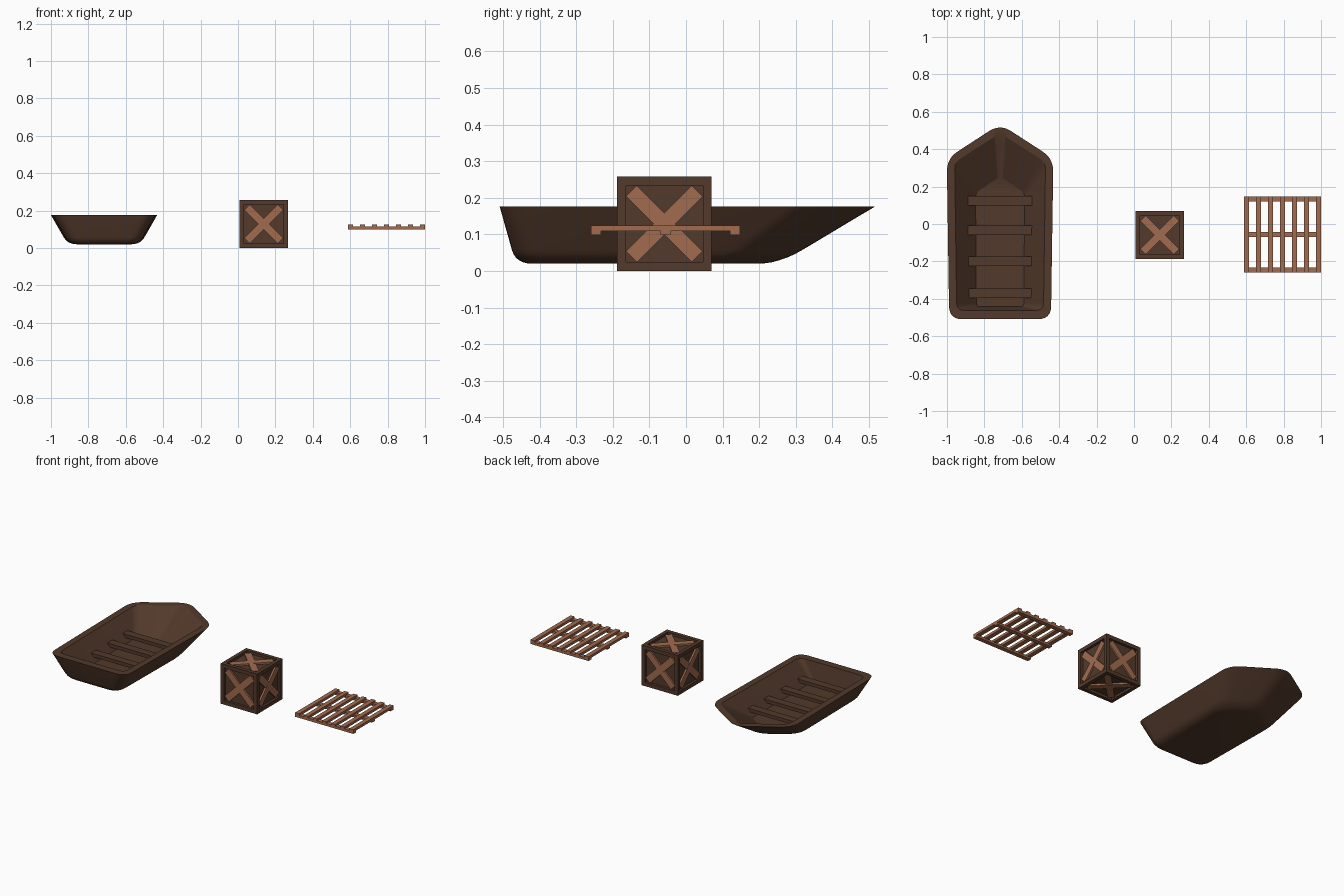
import bpy, bmesh, math
from mathutils import Vector, Matrix

if "Cube" in bpy.data.objects:
    bpy.data.objects.remove(bpy.data.objects["Cube"])


def material(name, rgb):
    m = bpy.data.materials.new(name)
    m.diffuse_color = (*rgb, 1)
    m.use_nodes = True
    m.node_tree.nodes["Principled BSDF"].inputs["Base Color"].default_value = m.diffuse_color
    return m


DARK = material("dark_wood", (0.085, 0.041, 0.024))
LIGHT = material("light_wood", (0.36, 0.148, 0.078))


def add_object(name, bm, mat):
    bmesh.ops.recalc_face_normals(bm, faces=bm.faces)
    me = bpy.data.meshes.new(name)
    bm.to_mesh(me)
    bm.free()
    me.materials.append(mat)
    ob = bpy.data.objects.new(name, me)
    bpy.context.collection.objects.link(ob)
    return ob


def box(name, lo, hi, mat, matrix=Matrix()):
    bm = bmesh.new()
    lo, hi = Vector(lo), Vector(hi)
    bmesh.ops.create_cube(bm, size=1)
    bmesh.ops.scale(bm, vec=hi - lo, verts=bm.verts)
    bmesh.ops.translate(bm, vec=(lo + hi) / 2, verts=bm.verts)
    bmesh.ops.transform(bm, matrix=matrix, verts=bm.verts)
    return add_object(name, bm, mat)


# Boat: lofted five-cornered outlines with rounded corners
BX = -0.716


def outline(w_stern, w_mid, y_stern, y_mid, y_tip, z, r=0.07, seg=6):
    pts = [Vector(p) for p in ((w_stern, y_stern), (w_mid, y_mid), (0, y_tip),
                               (-w_mid, y_mid), (-w_stern, y_stern))]
    loop = []
    for i, p in enumerate(pts):
        a = p + (pts[i - 1] - p).normalized() * r
        b = p + (pts[(i + 1) % 5] - p).normalized() * r
        for k in range(seg + 1):
            t = k / seg
            q = a * (1 - t) ** 2 + p * 2 * t * (1 - t) + b * t * t
            loop.append((q.x + BX, q.y, z))
    return loop


def mix(a, b, t):
    return [u + (v - u) * t for u, v in zip(a, b)]


top = (0.272, 0.285, -0.509, 0.35, 0.535, 0.176)
corner = (0.188, 0.195, -0.465, 0.14, 0.275, 0.02)
flat = (0.14, 0.145, -0.42, 0.11, 0.21, 0.02)
start = mix(top, corner, 0.76)
levels = [mix(mix(start, corner, k / 6), mix(corner, flat, k / 6), k / 6)
          for k in range(6, -1, -1)]
levels += [top]
inner_top = (0.232, 0.243, -0.462, 0.33, 0.485, 0.176)
inner_floor = (0.127, 0.131, -0.442, 0.165, 0.255, 0.055)
loops = [outline(*l, r=0.06 if i < 3 else 0.07) for i, l in enumerate(levels)]
loops += [outline(*inner_top, r=0.04), outline(*inner_floor, r=0.02)]

bm = bmesh.new()
rings = [[bm.verts.new(p) for p in l] for l in loops]
for a, b in zip(rings, rings[1:]):
    n = len(a)
    for i in range(n):
        j = (i + 1) % n
        bm.faces.new((a[i], a[j], b[j], b[i]))
bm.faces.new(rings[0])
bm.faces.new(rings[-1])
hull = add_object("boat_hull", bm, DARK)
bpy.context.view_layer.objects.active = hull
hull.select_set(True)
bpy.ops.object.shade_smooth_by_angle(angle=math.radians(30))

# Boat benches
for i, y in enumerate((0.125, -0.033, -0.2, -0.37)):
    box(f"boat_bench_{i}", (BX - 0.172, y - 0.025, 0.078),
        (BX + 0.172, y + 0.025, 0.1), DARK)

# Crate: recessed core, edge frame and crossed braces on all six sides
CC = Vector((0.138, -0.059, 0.129))
H, W, D = 0.129, 0.024, 0.016
place = Matrix.Translation(CC)
box("crate_core", [-(H - D)] * 3, [H - D] * 3, DARK, place)
for axis in range(3):
    for s in (-1, 1):
        for t in (-1, 1):
            u, v = (axis + 1) % 3, (axis + 2) % 3
            lo, hi = [0] * 3, [0] * 3
            reach = H if axis == 2 else H - W
            lo[axis], hi[axis] = -reach, reach
            for k, sign in ((u, s), (v, t)):
                if axis == 0 and k == 1 or axis != 0 or k == 2:
                    lo[k], hi[k] = sorted((sign * H, sign * (H - W)))
            box("crate_frame", lo, hi, DARK, place)

turns = [Matrix.Rotation(math.radians(a), 4, 'Z') @ Matrix.Rotation(math.pi / 2, 4, 'X')
         for a in (0, 90, 180, 270)]
turns += [Matrix(), Matrix.Rotation(math.pi, 4, 'X')]
for turn in turns:
    for a, lift in ((45, 0.005), (-45, 0.006)):
        box("crate_brace", (-0.127, -0.021, H - D - 0.002), (0.127, 0.021, H - lift),
            LIGHT, place @ turn @ Matrix.Rotation(math.radians(a), 4, 'Z'))

# Pallet: seven boards over three runners
X0, X1, Y0, Y1 = 0.588, 1.0, -0.26, 0.148
BW = 0.028
for i in range(7):
    x = X0 + i * (X1 - X0 - BW) / 6
    box(f"pallet_board_{i}", (x, Y0, 0.109), (x + BW, Y1, 0.125), LIGHT)
for i in range(3):
    y = Y0 + i * (Y1 - Y0 - BW) / 2
    box(f"pallet_runner_{i}", (X0, y, 0.098), (X1, y + BW, 0.114), LIGHT)
